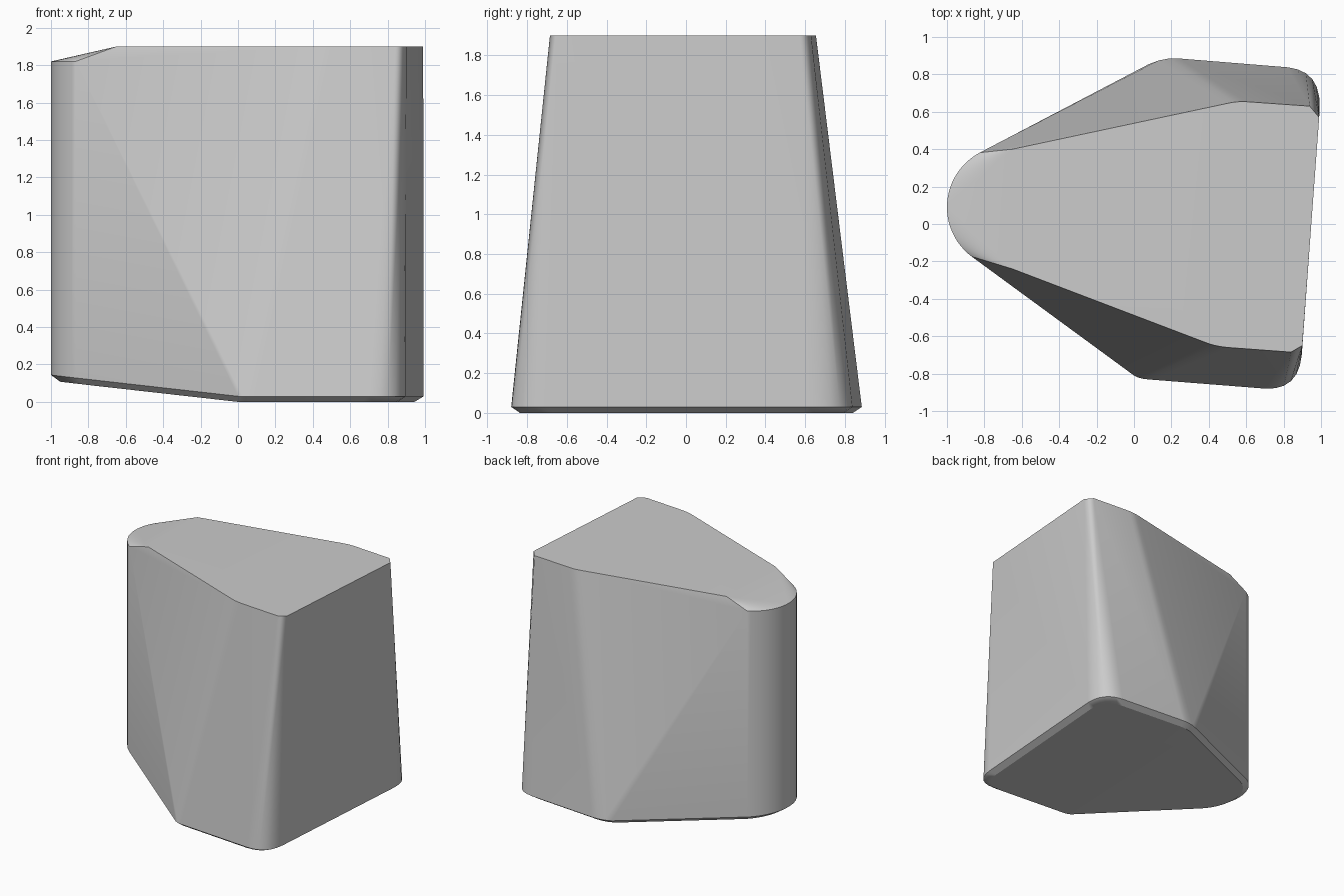
import bpy, bmesh, math
from mathutils import Vector

old = bpy.data.objects.get("Cube")
if old:
    bpy.data.objects.remove(old, do_unlink=True)

HEIGHT, NOSE_TOP, RIM = 1.9, 1.82, 0.03


def underside(x):
    """Flat under the wide end, rising towards the nose."""
    return max(0.0, 0.117 * (-x - 0.03))


def round_corner(a, corner, b, steps=6):
    """Quadratic fillet between two points around a corner."""
    a, c, b = Vector(a), Vector(corner), Vector(b)
    ts = [i / steps for i in range(steps + 1)]
    return [a * (1 - t) ** 2 + c * 2 * t * (1 - t) + b * t * t for t in ts]


# Rounded nose, upright from the underside to its lowered top edge
nose = []
for i in range(25):
    ang = math.radians(118 + (233 - 118) * i / 24)
    nose.append(Vector((-0.67 + 0.33 * math.cos(ang), 0.09 + 0.33 * math.sin(ang))))

# Wide foot with filleted corners
foot = (round_corner((0.0, -0.81), (0.03, -0.83), (0.09, -0.832), 3)
        + round_corner((0.70, -0.88), (0.88, -0.89), (0.897, -0.70))
        + round_corner((0.993, 0.62), (1.0, 0.82), (0.82, 0.838))
        + round_corner((0.24, 0.885), (0.16, 0.892), (0.08, 0.855), 3))

# Narrower flat top
top = (round_corner((-0.65, -0.24), (-0.62, -0.25), (-0.58, -0.265), 2)
       + round_corner((0.40, -0.64), (0.445, -0.655), (0.50, -0.66), 3)
       + [Vector((0.84, -0.685)), Vector((0.90, -0.65)),
          Vector((0.99, 0.57)), Vector((0.94, 0.63))]
       + round_corner((0.60, 0.654), (0.55, 0.657), (0.50, 0.645), 3)
       + [Vector((-0.65, 0.40))])

# Body skinned over the three outlines, with a bevelled bottom rim
bm = bmesh.new()
for p in top:
    bm.verts.new((p.x, p.y, HEIGHT))
for p in nose:
    bm.verts.new((p.x, p.y, NOSE_TOP))
for p in nose + foot:
    bm.verts.new((p.x, p.y, underside(p.x) + RIM))
    q = p * 0.95
    bm.verts.new((q.x, q.y, underside(q.x)))
hull = bmesh.ops.convex_hull(bm, input=bm.verts)
loose = {g for g in hull["geom_interior"] + hull["geom_unused"]
         if isinstance(g, bmesh.types.BMVert)}
bmesh.ops.delete(bm, geom=list(loose), context="VERTS")
bmesh.ops.dissolve_limit(bm, angle_limit=math.radians(0.5),
                         verts=bm.verts, edges=bm.edges)
bmesh.ops.recalc_face_normals(bm, faces=bm.faces)

mesh = bpy.data.meshes.new("tapered_body")
bm.to_mesh(mesh)
bm.free()
body = bpy.data.objects.new("tapered_body", mesh)
bpy.context.collection.objects.link(body)

# Plain grey surface
grey = bpy.data.materials.new("plain_grey")
grey.use_nodes = True
colour = (0.6, 0.6, 0.6, 1)
grey.diffuse_color = colour
grey.node_tree.nodes["Principled BSDF"].inputs["Base Color"].default_value = colour
mesh.materials.append(grey)

# Soft folds, crisp top and bottom edges
bpy.ops.object.select_all(action="DESELECT")
body.select_set(True)
bpy.context.view_layer.objects.active = body
bpy.ops.object.shade_smooth_by_angle(angle=math.radians(30))
weighted = body.modifiers.new("weighted_normals", "WEIGHTED_NORMAL")
weighted.keep_sharp = True
